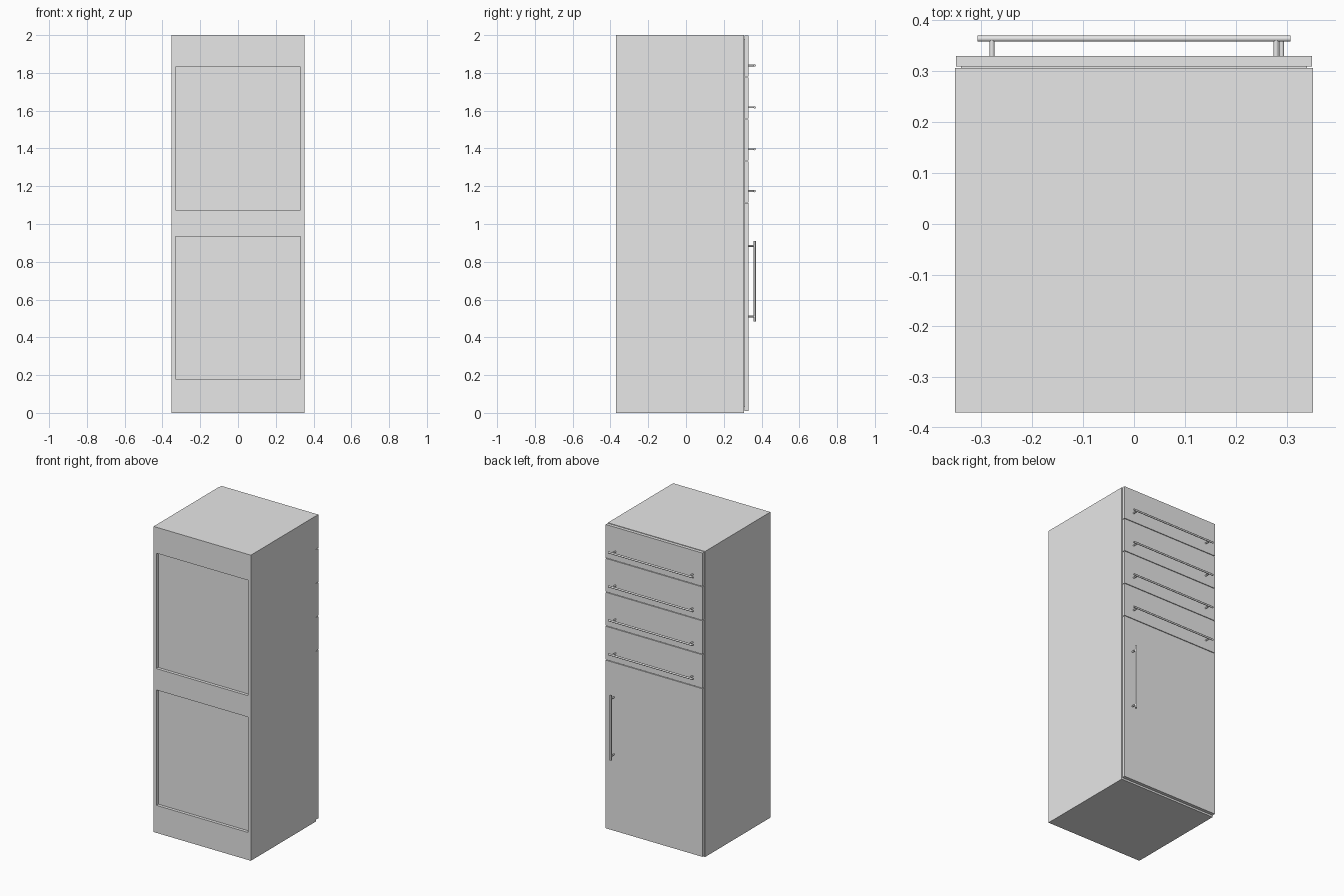
import bpy, bmesh
from mathutils import Vector

if "Cube" in bpy.data.objects:
    bpy.data.objects.remove(bpy.data.objects["Cube"], do_unlink=True)

grey = bpy.data.materials.new("light grey")
grey.use_nodes = True
colour = (0.8, 0.8, 0.8, 1)
grey.diffuse_color = colour
grey.node_tree.nodes["Principled BSDF"].inputs["Base Color"].default_value = colour


def finish(name, bm):
    mesh = bpy.data.meshes.new(name)
    bm.normal_update()
    bm.to_mesh(mesh)
    bm.free()
    mesh.materials.append(grey)
    obj = bpy.data.objects.new(name, mesh)
    bpy.context.collection.objects.link(obj)
    return obj


def box_mesh(low, high):
    bm = bmesh.new()
    low, high = Vector(low), Vector(high)
    bmesh.ops.create_cube(bm, size=1)
    bmesh.ops.scale(bm, vec=high - low, verts=bm.verts)
    bmesh.ops.translate(bm, vec=(low + high) / 2, verts=bm.verts)
    return bm


def rod(bm, start, end, radius):
    start, end = Vector(start), Vector(end)
    axis = end - start
    made = bmesh.ops.create_cone(bm, cap_ends=True, segments=20, radius1=radius,
                                 radius2=radius, depth=axis.length)
    turn = axis.to_track_quat("Z", "Y").to_matrix()
    bmesh.ops.rotate(bm, matrix=turn, verts=made["verts"])
    bmesh.ops.translate(bm, vec=(start + end) / 2, verts=made["verts"])


FACE_Y, BAR_Y = 0.33, 0.364


def handle(name, centre, along, half_length, half_posts):
    bm = bmesh.new()
    centre, along = Vector(centre), Vector(along)
    rod(bm, centre - along * half_length, centre + along * half_length, 0.006)
    for side in (-1, 1):
        post = centre + along * half_posts * side
        rod(bm, (post.x, FACE_Y - 0.002, post.z), post, 0.005)
    obj = finish(name, bm)
    bpy.ops.object.select_all(action="DESELECT")
    obj.select_set(True)
    bpy.context.view_layer.objects.active = obj
    bpy.ops.object.shade_smooth_by_angle()


# Cabinet body with two recessed panels on its plain side
panels = ((0.18, 0.935), (1.075, 1.83))
panel_x, front_y = 0.332, -0.37
bm = box_mesh((-0.352, front_y, 0), (0.352, 0.306, 2))
cuts = [((x, 0, 0), (1, 0, 0)) for x in (-panel_x, panel_x)]
cuts += [((0, 0, z), (0, 0, 1)) for pair in panels for z in pair]
for point, normal in cuts:
    bmesh.ops.bisect_plane(bm, geom=bm.verts[:] + bm.edges[:] + bm.faces[:],
                           plane_co=point, plane_no=normal)
bm.normal_update()
recessed = []
for face in bm.faces:
    c = face.calc_center_median()
    inside = any(low < c.z < high for low, high in panels)
    if face.normal.y < -0.9 and abs(c.x) < panel_x and inside:
        recessed.append(face)
pushed = bmesh.ops.extrude_face_region(bm, geom=recessed)["geom"]
bmesh.ops.delete(bm, geom=[f for f in recessed if f.is_valid], context="FACES_ONLY")
bmesh.ops.translate(bm, vec=(0, 0.02, 0),
                    verts=[v for v in pushed if isinstance(v, bmesh.types.BMVert)])
finish("cabinet_body", bm)

# Four drawers, each with a long bar handle
gap, pitch, door_top = 0.004, 0.222, 1.11
for i in range(4):
    bottom = door_top + gap + i * pitch
    finish(f"drawer_front_{i + 1}",
           box_mesh((-0.35, 0.309, bottom), (0.35, FACE_Y, bottom + pitch - gap)))
    handle(f"drawer_handle_{i + 1}", (0, BAR_Y, bottom + 0.06), (1, 0, 0), 0.307, 0.279)

# Lower door with an upright handle
finish("lower_door", box_mesh((-0.35, 0.309, 0.01), (0.35, FACE_Y, door_top)))
handle("door_handle", (0.29, BAR_Y, 0.697), (0, 0, 1), 0.213, 0.187)

# Hidden spacers hold the fronts on the body
finish("front_mount", box_mesh((-0.34, 0.3, 0.03), (0.34, 0.31, 1.98)))
